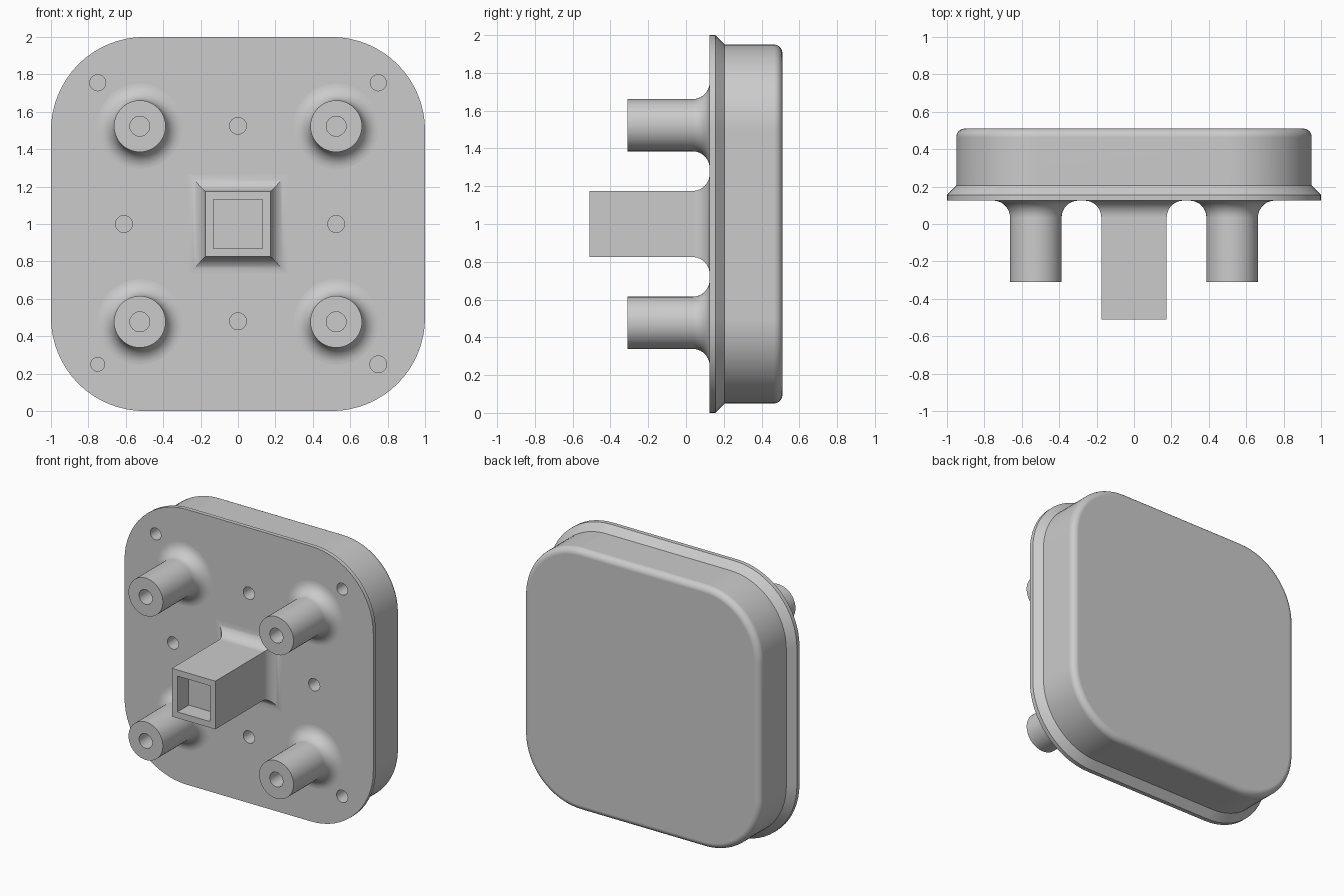
import bpy, bmesh, math
from mathutils import Matrix

cube = bpy.data.objects.get("Cube")
if cube:
    bpy.data.objects.remove(cube, do_unlink=True)

GREY = (0.6, 0.6, 0.6, 1)
grey = bpy.data.materials.new("plain grey")
grey.use_nodes = True
grey.diffuse_color = GREY
grey.node_tree.nodes["Principled BSDF"].inputs["Base Color"].default_value = GREY

FACE_Y = 0.125   # front of the plate
MID_Z = 1.0


def rounded_square(half, radius, steps=16):
    """Outline with round corners, as (x, z) about the centre."""
    c = half - radius
    points = []
    for k, (sx, sz) in enumerate([(1, 1), (-1, 1), (-1, -1), (1, -1)]):
        for i in range(steps + 1):
            a = math.pi / 2 * (k + i / steps)
            points.append((sx * c + radius * math.cos(a), sz * c + radius * math.sin(a)))
    return points


def circle(radius, steps=48):
    return [(radius * math.cos(2 * math.pi * i / steps),
             radius * math.sin(2 * math.pi * i / steps)) for i in range(steps)]


def square(half):
    return [(half, half), (-half, half), (-half, -half), (half, -half)]


def loft(name, sections, x=0, z=MID_Z):
    """Skin a list of (y, outline) sections and cap both ends."""
    bm = bmesh.new()
    rings = [[bm.verts.new((x + px, y, z + pz)) for px, pz in outline]
             for y, outline in sections]
    n = len(rings[0])
    for a, b in zip(rings, rings[1:]):
        for i in range(n):
            j = (i + 1) % n
            bm.faces.new((a[i], a[j], b[j], b[i]))
    bm.faces.new(rings[0])
    bm.faces.new(rings[-1])
    bmesh.ops.recalc_face_normals(bm, faces=bm.faces)
    return finish(name, bm)


def finish(name, bm):
    mesh = bpy.data.meshes.new(name)
    bm.to_mesh(mesh)
    bm.free()
    mesh.materials.append(grey)
    obj = bpy.data.objects.new(name, mesh)
    bpy.context.collection.objects.link(obj)
    return obj


def smooth(obj):
    bpy.ops.object.select_all(action='DESELECT')
    obj.select_set(True)
    bpy.context.view_layer.objects.active = obj
    bpy.ops.object.shade_smooth_by_angle(angle=math.radians(30))
    mod = obj.modifiers.new("even shading", 'WEIGHTED_NORMAL')
    mod.keep_sharp = True


# Body: thin front lip, chamfer, straight wall, rounded back edge
BACK_Y, EDGE = 0.51, 0.045
profile = [(FACE_Y, 0), (0.155, 0), (0.205, 0.05)]
for i in range(9):
    a = math.pi / 2 * i / 8
    profile.append((BACK_Y - EDGE + EDGE * math.sin(a), 0.05 + EDGE * (1 - math.cos(a))))
body = loft("body", [(y, rounded_square(1 - inset, 0.5 - inset)) for y, inset in profile])

# Small blind holes in the front of the body: x, z, radius
holes = [(-0.75, 1.755, 0.043), (0.75, 1.755, 0.043), (0, 1.525, 0.045), (0, 0.48, 0.045),
         (-0.61, 1, 0.045), (0.525, 1, 0.045), (-0.75, 0.25, 0.037), (0.75, 0.25, 0.045)]
bm = bmesh.new()
for x, z, r in holes:
    place = Matrix.Translation((x, FACE_Y, z)) @ Matrix.Rotation(math.pi / 2, 4, 'X')
    bmesh.ops.create_cone(bm, cap_ends=True, segments=32, radius1=r, radius2=r,
                          depth=0.3, matrix=place)
cutter = finish("hole_cutter", bm)
cutter.hide_render = True
cut = body.modifiers.new("holes", 'BOOLEAN')
cut.operation, cut.object, cut.solver = 'DIFFERENCE', cutter, 'EXACT'
bpy.context.view_layer.objects.active = body
bpy.ops.object.modifier_apply(modifier=cut.name)
bpy.data.objects.remove(cutter, do_unlink=True)
smooth(body)


def post(name, outline, half, tip_y, bore, depth, x=0, z=MID_Z):
    """Post with a flared foot on the plate and a blind bore in its tip."""
    flare = 0.09
    sections = []
    for i in range(11):
        a = math.pi / 2 * i / 10
        sections.append((FACE_Y - flare * (1 - math.cos(a)),
                         outline(half + flare * (1 - math.sin(a)))))
    sections += [(tip_y, outline(half)), (tip_y, outline(bore)),
                 (tip_y + depth, outline(bore))]
    smooth(loft(name, sections, x, z))


# Central square post and the four round posts
post("square_post", square, 0.175, -0.51, 0.13, 0.13)
for side, sx in (("left", 1), ("right", -1)):
    for level, sz in (("upper", 1), ("lower", -1)):
        post(f"{level}_{side}_post", circle, 0.138, -0.31, 0.053, 0.2,
             sx * 0.525, MID_Z + sz * 0.523)
